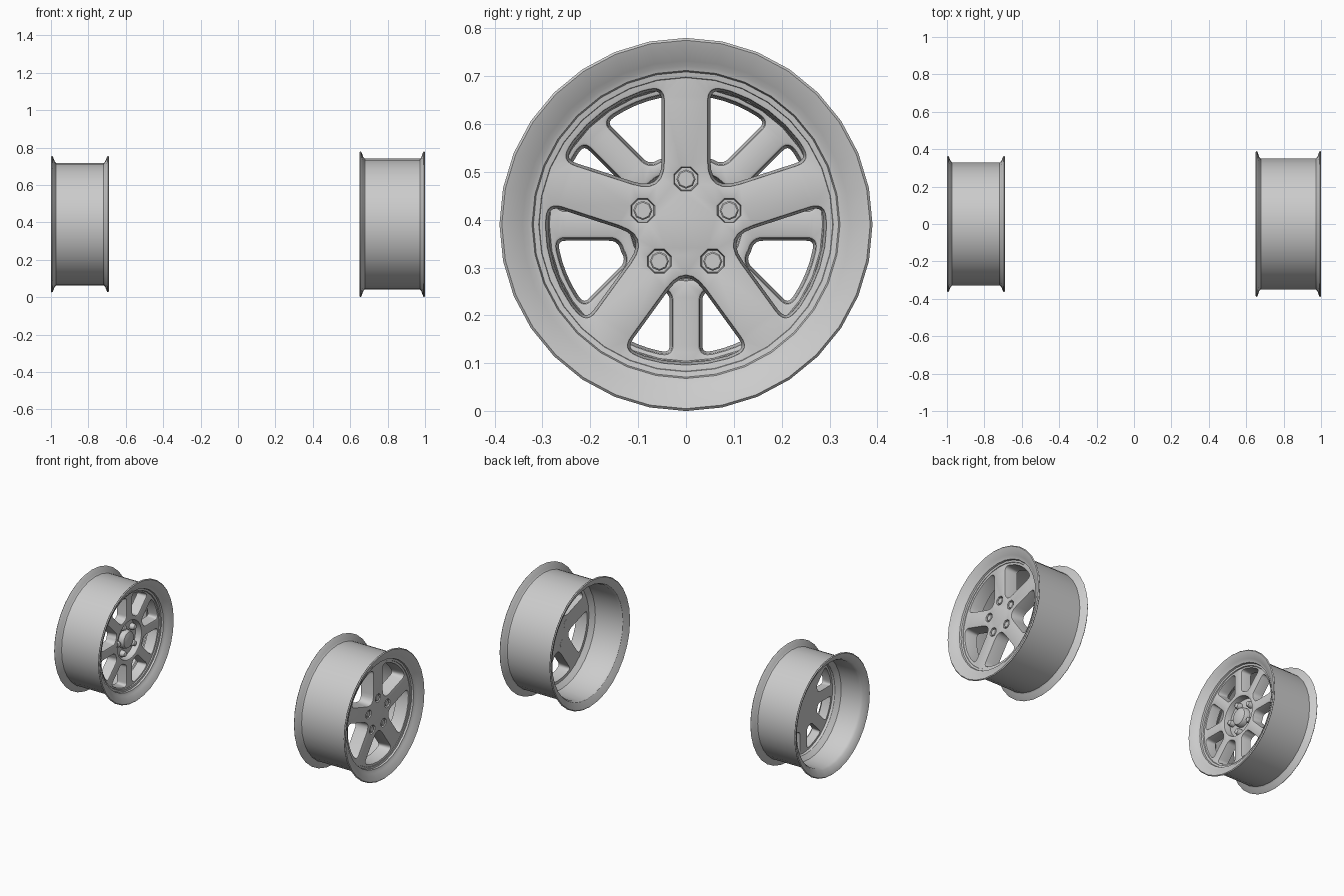
import bpy, bmesh, math
from math import sin, cos, pi, asin
from mathutils import Vector

if "Cube" in bpy.data.objects:
    bpy.data.objects.remove(bpy.data.objects["Cube"])

CZ = 0.39  # axle height, axles run along x


def finish(bm, name, angle=32):
    bmesh.ops.recalc_face_normals(bm, faces=bm.faces)
    me = bpy.data.meshes.new(name)
    bm.to_mesh(me)
    bm.free()
    ob = bpy.data.objects.new(name, me)
    bpy.context.collection.objects.link(ob)
    bpy.ops.object.select_all(action='DESELECT')
    ob.select_set(True)
    bpy.context.view_layer.objects.active = ob
    bpy.ops.object.shade_smooth_by_angle(angle=math.radians(angle))
    return ob


def lathe(name, profile, cy=0.0, cz=CZ, seg=32, closed=False):
    """Revolve (x, r) points about an axis parallel to x."""
    bm = bmesh.new()
    rings = [[bm.verts.new((x, cy + r * cos(2 * pi * i / seg), cz + r * sin(2 * pi * i / seg)))
              for i in range(seg)] if r > 0 else [bm.verts.new((x, cy, cz))] * seg
             for x, r in profile]
    pairs = list(zip(rings, rings[1:])) + ([(rings[-1], rings[0])] if closed else [])
    for a, b in pairs:
        for i in range(seg):
            j = (i + 1) % seg
            bm.faces.new(list(dict.fromkeys((a[i], a[j], b[j], b[i]))))
    return finish(bm, name)


def circle(r, seg, cx=0.0, cy=0.0, start=0.0):
    return [Vector((cx + r * cos(start + 2 * pi * i / seg), cy + r * sin(start + 2 * pi * i / seg)))
            for i in range(seg)]


def polar(r, a):
    return Vector((r * cos(a), r * sin(a)))


def window(n, w, outer, hub, mid, d_out, d_in):
    """Rounded opening between two spokes of half-width w, counter-clockwise."""
    a = pi / n
    ao = a - asin(w / outer)
    pts = [(polar(outer, -ao), d_out)]
    pts += [(polar(outer, ao * t), 0) for t in (-0.65, -0.33, 0, 0.33, 0.65)]
    pts += [(polar(outer, ao), d_out)]
    if hub:
        ai = a - asin(w / hub)
        pts += [(polar(hub, ai), d_in), (polar(hub, 0), 0), (polar(hub, -ai), d_in)]
    else:
        pts += [(Vector((w / sin(a), 0)), d_in)]
    out = []
    for k, (p, d) in enumerate(pts):
        if d == 0:
            out.append(p)
            continue
        q0 = p + (pts[k - 1][0] - p).normalized() * d
        q1 = p + (pts[(k + 1) % len(pts)][0] - p).normalized() * d
        for t in (0, 0.17, 0.33, 0.5, 0.67, 0.83, 1):
            out.append(q0 * (1 - t) ** 2 + p * 2 * t * (1 - t) + q1 * t * t)
    c, s = cos(mid), sin(mid)
    return [Vector((p.x * c - p.y * s, p.x * s + p.y * c)) for p in out]


def grow(loop, d):
    """Push a counter-clockwise loop outward by d."""
    res = []
    for k, p in enumerate(loop):
        t = (loop[(k + 1) % len(loop)] - loop[k - 1]).normalized()
        res.append(p + Vector((t.y, -t.x)) * d)
    return res


def plate(name, outer, holes, back, front, bevel):
    """Spoked plate with softened front edges and slightly drafted openings."""
    bm = bmesh.new()
    mids = 0.45 * bevel
    levels = [(back, -0.005), (front - bevel, 0), (front - mids * 0.65, mids * 0.65), (front, bevel)]
    caps = {0: [], len(levels) - 1: []}
    for loop, is_hole in [(outer, False)] + [(h, True) for h in holes]:
        rings = []
        for li, (x, off) in enumerate(levels):
            pts = grow(loop, off) if is_hole else loop
            ring = [bm.verts.new((x, p.x, p.y + CZ)) for p in pts]
            rings.append(ring)
            if li in caps:
                caps[li] += [bm.edges.new((ring[k - 1], ring[k])) for k in range(len(ring))]
        for a, b in zip(rings, rings[1:]):
            for k in range(len(a)):
                bm.faces.new((a[k - 1], a[k], b[k], b[k - 1]))
    for li, n in ((0, (-1, 0, 0)), (len(levels) - 1, (1, 0, 0))):
        bmesh.ops.triangle_fill(bm, edges=caps[li], use_beauty=True, normal=n)
    return finish(bm, name)


def rim(name, xb, xf, R, B, ring):
    """Barrel with flared flanges at both ends and a stepped front ring."""
    return lathe(name, [
        (xb + 0.028, B), (xb + 0.020, B + 0.008), (xb + 0.010, R - 0.004), (xb + 0.005, R),
        (xb, R - 0.005), (xb + 0.004, R - 0.016), (xb + 0.020, B - 0.006), (xb + 0.035, B - 0.014),
        (xf - 0.15, B - 0.018), (xf - 0.125, ring + 0.004), (xf - 0.10, ring),
        (xf - 0.052, ring + 0.002), (xf - 0.042, ring + 0.006), (xf - 0.040, ring + 0.017),
        (xf - 0.030, ring + 0.020), (xf - 0.027, ring + 0.030), (xf - 0.020, B - 0.008),
        (xf - 0.004, R - 0.016), (xf, R - 0.005), (xf - 0.005, R), (xf - 0.010, R - 0.004),
        (xf - 0.020, B + 0.008), (xf - 0.028, B)], closed=True)


# --- right wheel: five broad spokes with sunken lug nuts
rim("five_spoke_rim", 0.65, 1.0, 0.39, 0.35, 0.302)
front, back = 0.955, 0.875
holes = [window(5, 0.046, 0.293, None, pi / 2 + pi / 5 + k * 2 * pi / 5, 0.032, 0.07) for k in range(5)]
lugs = [polar(0.095, pi / 2 + k * 2 * pi / 5) for k in range(5)]
holes += [circle(0.026, 8, p.x, p.y, pi / 8) for p in lugs]
plate("five_spoke_face", circle(0.322, 64), holes, back, front, 0.004)
for p in lugs:
    f = front - 0.025
    lathe("sunken_lug_nut", [(back - 0.001, 0), (back - 0.001, 0.030), (f, 0.030), (f, 0.020),
                             (front - 0.006, 0.020), (front - 0.003, 0.017), (front - 0.003, 0)],
          p.x, CZ + p.y, 8)

# --- left wheel: eight slim spokes with a dished hub
rim("eight_spoke_rim", -1.0, -0.69, 0.365, 0.328, 0.282)
front, back = -0.738, -0.80
holes = [window(8, 0.029, 0.275, 0.142, pi / 8 + k * pi / 4, 0.022, 0.022) for k in range(8)]
holes.append(circle(0.116, 32))
plate("eight_spoke_face", circle(0.302, 64), holes, back, front, 0.007)

# hub dish closing the centre
f = front - 0.038
lathe("hub_dish", [(back - 0.002, 0), (back - 0.002, 0.126), (f - 0.004, 0.126), (f, 0.105), (f, 0)])

# domed centre cap and lug nuts around it
lathe("center_cap", [(f - 0.005, 0), (f - 0.005, 0.056), (f + 0.022, 0.054), (f + 0.032, 0.048),
                     (f + 0.038, 0.028), (f + 0.040, 0)], seg=24)
for k in range(5):
    p = polar(0.085, pi + k * 2 * pi / 5)
    lathe("lug_nut", [(f - 0.005, 0), (f - 0.005, 0.020), (f + 0.018, 0.018), (f + 0.028, 0.014),
                      (f + 0.032, 0.007), (f + 0.033, 0)], p.x, CZ + p.y, 12)
